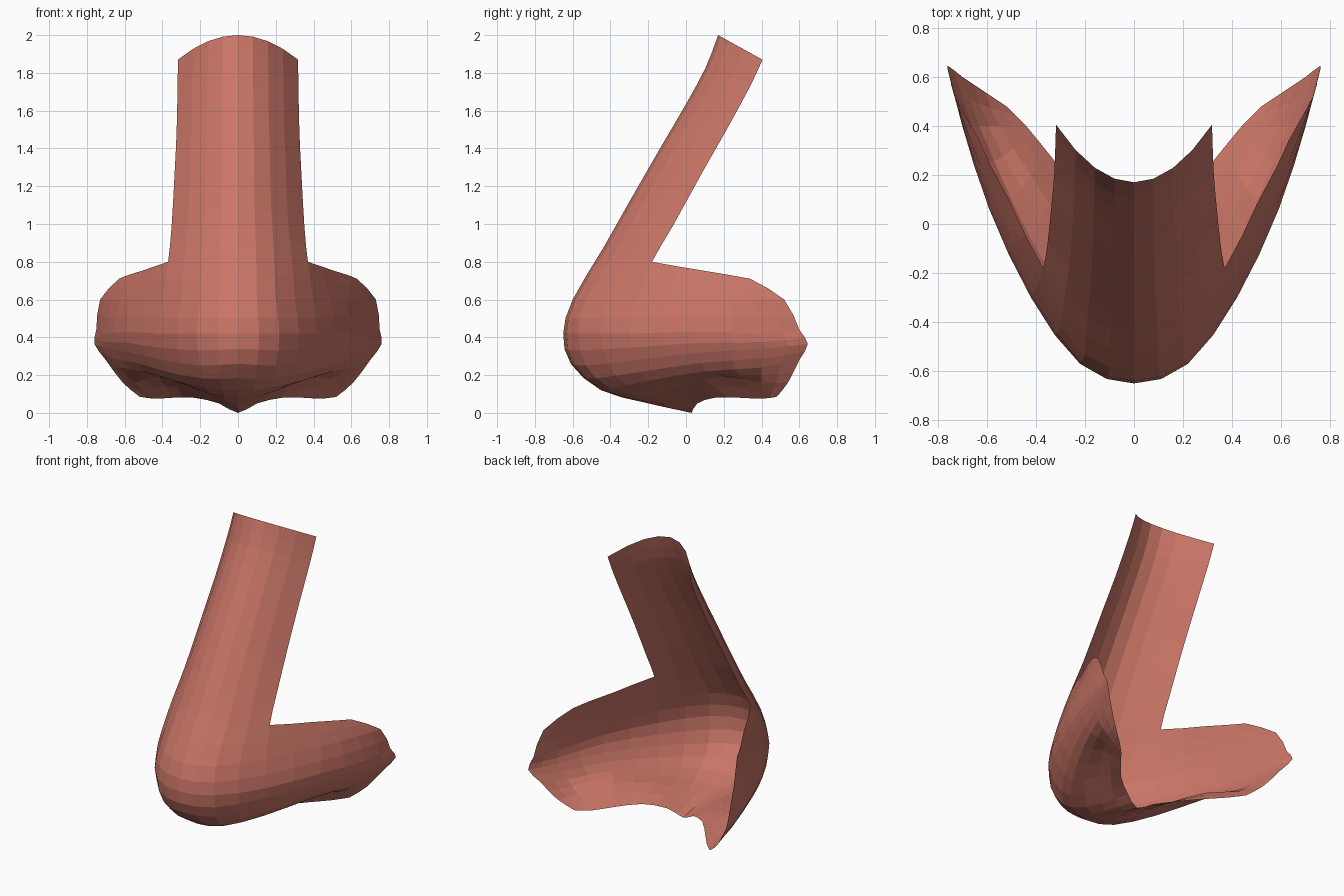
import bpy
from mathutils import Vector

if "Cube" in bpy.data.objects:
    bpy.data.objects.remove(bpy.data.objects["Cube"])

# Bridge sections: centre y, centre z, edge x, edge y, edge z
BRIDGE = [(.17, 2.0, .318, .405, 1.87), (.105, 1.83, .32, .34, 1.73),
          (0, 1.635, .325, .21, 1.49), (-.12, 1.43, .335, .09, 1.28),
          (-.31, 1.10, .352, -.075, .98)]

# Tip and wing sections, from the centre line out to the open back edge
WING = [
    [(0, -.44, .87), (.19, -.375, .85), (.37, -.18, .80), (.50, .08, .755), (.58, .23, .73), (.63, .34, .71)],
    [(0, -.60, .60), (.20, -.53, .60), (.40, -.26, .60), (.57, .10, .60), (.67, .35, .60), (.73, .52, .60)],
    [(0, -.65, .42), (.22, -.57, .42), (.42, -.30, .42), (.59, .06, .43), (.70, .40, .42), (.75, .60, .44)],
    [(0, -.61, .26), (.20, -.53, .25), (.40, -.26, .28), (.57, .08, .32), (.69, .42, .34), (.76, .645, .365)],
    [(0, -.45, .12), (.17, -.40, .13), (.34, -.20, .17), (.50, .10, .22), (.63, .40, .24), (.70, .60, .28)],
    [(0, -.22, .055), (.12, -.18, .08), (.27, -.02, .15), (.42, .20, .19), (.55, .40, .16), (.61, .54, .16)],
    [(0, .03, .0), (.10, .06, .05), (.23, .15, .08), (.35, .29, .08), (.44, .40, .075), (.52, .48, .085)],
]


def spline(pts, n, mirrored=False):
    """Smooth curve through pts with n steps per span."""
    pts = [Vector(p) for p in pts]
    first = 2 * pts[0] - pts[1]
    if mirrored:
        first = Vector((-pts[1].x, pts[1].y, pts[1].z))
    p = [first] + pts + [2 * pts[-1] - pts[-2]]
    out = []
    for i in range(1, len(p) - 2):
        a, b, c, d = p[i - 1:i + 3]
        for k in range(n):
            t = k / n
            out.append(.5 * (2 * b + (c - a) * t + (2 * a - 5 * b + 4 * c - d) * t * t
                             + (3 * b - a - 3 * c + d) * t ** 3))
    return out + [pts[-1]]


# Sections: the bridge has 5 points per half, the wings have 11
bridge = []
for yc, zc, x, ye, ze in BRIDGE:
    bridge.append([Vector((x * t, yc + (ye - yc) * t * t, zc + (ze - zc) * t * t))
                   for t in (0, .25, .5, .75, 1)])
wing = [spline(r, 2, True) for r in WING]

# Columns running downwards; the outer ones start at the wing top
verts, cols = [], []
for i in range(11):
    pts = [r[i] for r in wing]
    if i < 5:
        pts = [r[i] for r in bridge] + pts
    line = spline(pts, 2)
    cols.append(list(range(len(verts), len(verts) + len(line))))
    verts += line

faces = []
for a, b in zip(cols, cols[1:]):
    n = min(len(a), len(b))
    a, b = a[-n:], b[-n:]
    for k in range(n - 1):
        faces.append((a[k], a[k + 1], b[k + 1], b[k]))

mesh = bpy.data.meshes.new("nose")
mesh.from_pydata([tuple(v) for v in verts], [], faces)
mat = bpy.data.materials.new("skin pink")
mat.diffuse_color = (.59, .18, .135, 1)
mat.use_nodes = True
mat.node_tree.nodes["Principled BSDF"].inputs["Base Color"].default_value = mat.diffuse_color
mesh.materials.append(mat)
nose = bpy.data.objects.new("nose", mesh)
bpy.context.collection.objects.link(nose)

# Mirrored left half
mod = nose.modifiers.new("mirror", 'MIRROR')
mod.use_clip = True
mod.merge_threshold = .001
